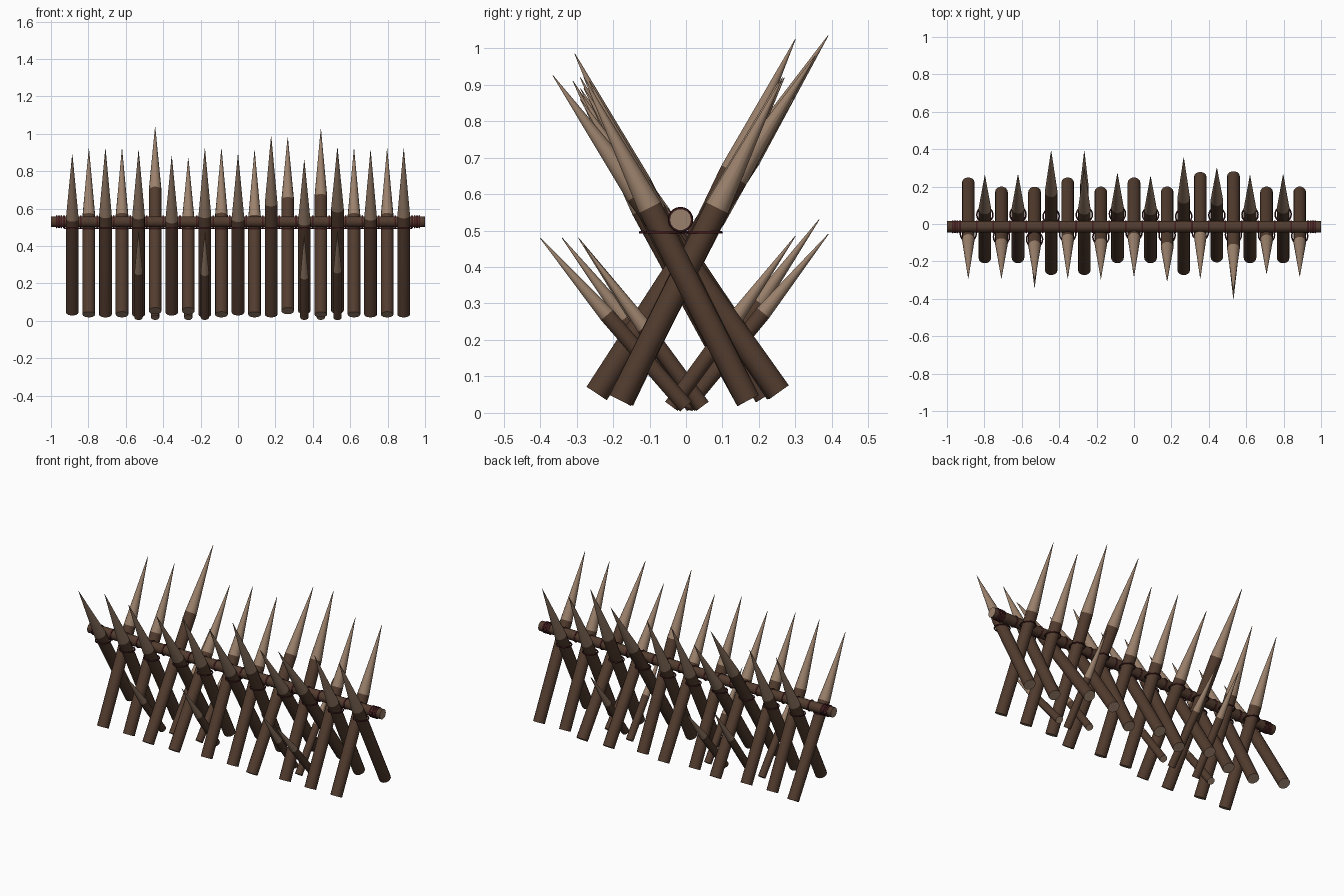
import bpy, bmesh, math
from mathutils import Vector

if "Cube" in bpy.data.objects:
    bpy.data.objects.remove(bpy.data.objects["Cube"])


def material(name, rgb):
    m = bpy.data.materials.new(name)
    m.diffuse_color = (*rgb, 1)
    m.use_nodes = True
    m.node_tree.nodes["Principled BSDF"].inputs["Base Color"].default_value = m.diffuse_color
    return m


BARK = material("dark bark", (0.085, 0.045, 0.028))
CUT = material("bare cut wood", (0.33, 0.22, 0.15))
ROPE = material("dark red rope", (0.06, 0.012, 0.014))


def finish(name, bm, mats):
    bmesh.ops.recalc_face_normals(bm, faces=bm.faces[:])
    me = bpy.data.meshes.new(name)
    bm.to_mesh(me)
    bm.free()
    for m in mats:
        me.materials.append(m)
    ob = bpy.data.objects.new(name, me)
    bpy.context.collection.objects.link(ob)
    for o in bpy.context.selected_objects:
        o.select_set(False)
    ob.select_set(True)
    bpy.context.view_layer.objects.active = ob
    bpy.ops.object.shade_smooth_by_angle(angle=math.radians(40))
    return ob


def lathe(name, start, end, rings, sides=14):
    """Round pole from start to end; rings are (distance, radius), the last span may taper to a point."""
    start, end = Vector(start), Vector(end)
    axis = (end - start).normalized()
    q = axis.to_track_quat('Z', 'Y')
    bm = bmesh.new()
    loops = []
    for d, r in rings:
        loops.append([bm.verts.new(start + q @ Vector((r * math.cos(2 * math.pi * k / sides),
                                                       r * math.sin(2 * math.pi * k / sides), d)))
                      for k in range(sides)])
    for n, (a, b) in enumerate(zip(loops, loops[1:])):
        for k in range(sides):
            f = bm.faces.new((a[k], a[(k + 1) % sides], b[(k + 1) % sides], b[k]))
            f.material_index = 1 if n >= 1 else 0     # sharpened span is bare wood
    for cap in (loops[0], loops[-1]):
        bm.faces.new(cap).material_index = 1          # sawn ends
    return finish(name, bm, [BARK, CUT])


def stake(name, x, base, tip, radius, point):
    a, b = Vector((x, *base)), Vector((x, *tip))
    length = (b - a).length
    lathe(name, a, b, [(0, radius), (length - point, radius), (length, 0.001)])


def rope_ring(name, centre, axis, major, minor):
    rot = Vector(axis).to_track_quat('Z', 'Y').to_euler()
    bpy.ops.mesh.primitive_torus_add(location=centre, rotation=rot, major_radius=major,
                                     minor_radius=minor, major_segments=20, minor_segments=6)
    ob = bpy.context.object
    ob.name = name
    ob.data.materials.append(ROPE)
    bpy.ops.object.shade_smooth_by_angle(angle=math.radians(60))


# Main stakes, alternately leaning forward and back: (base y, tip y, tip z)
STEP = 0.0886
MAIN = [(.22, -.29, .89), (-.18, .26, .92), (.17, -.29, .92), (-.18, .265, .92), (.17, -.31, .91),
        (-.245, .39, 1.035), (.22, -.29, .88), (-.245, .30, .87), (.17, -.29, .92), (-.18, .27, .92),
        (.22, -.28, .89), (-.18, .255, .91), (.17, -.305, .985), (-.245, .355, .98), (.25, -.29, .86),
        (-.175, .30, 1.025), (.255, -.365, .925), (-.18, .26, .92), (.17, -.265, .91),
        (-.18, .265, .92), (.17, -.28, .92)]
for i, (by, ty, tz) in enumerate(MAIN):
    x = (i - 10) * STEP
    bz = 0.034 + max(0, abs(by) - 0.18) * 0.3
    stake(f"main_stake_{i}", x, (by, bz), (ty, tz), 0.034, 0.40)
    # rope loop around each stake just under the rail
    t = (0.495 - bz) / (tz - bz)
    rope_ring(f"stake_lashing_{i}", (x, by + (ty - by) * t, 0.495), (0, 0, 1), 0.043, 0.004)

# Short lower stakes: (slot, base y, tip y, tip z)
SHORT = [(5, -.005, .365, .53), (7, .0, .39, .49), (15, -.04, .30, .485),
         (4, .02, -.34, .48), (8, .04, -.295, .48), (14, .045, -.28, .46), (16, .0, -.40, .48)]
for i, by, ty, tz in SHORT:
    stake(f"short_stake_{i}", (i - 10) * STEP, (by, 0.018), (ty, tz), 0.022, 0.28)

# Cross rail
RAIL_Y, RAIL_Z = -0.015, 0.53
lathe("cross_rail", (-1, RAIL_Y, RAIL_Z), (1, RAIL_Y, RAIL_Z), [(0, 0.03), (2, 0.03)])

# Rope turns around the rail, between stakes and at both ends
turns = [(i - 10.5) * STEP for i in range(22)] + [s * e for s in (-1, 1) for e in (.945, .957, .969)]
for n, x in enumerate(turns):
    rope_ring(f"rail_rope_{n}", (x, RAIL_Y, RAIL_Z), (1, 0, 0), 0.030, 0.005)
